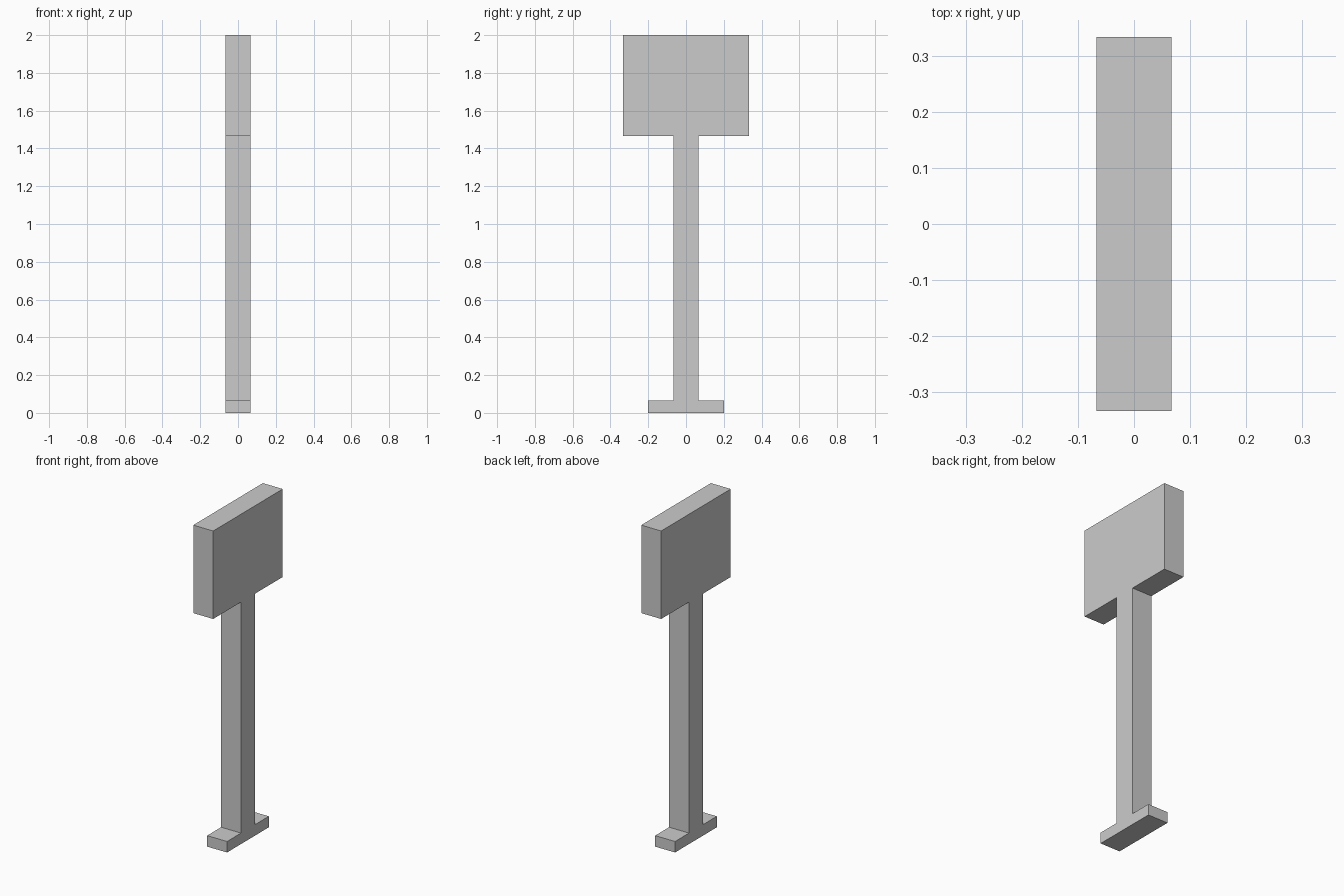
import bpy
import bmesh

if "Cube" in bpy.data.objects:
    bpy.data.objects.remove(bpy.data.objects["Cube"])

U = 1 / 15          # module: the whole post is 30 units tall
HALF_DEPTH = U

# Right half of the silhouette (y, z): foot, post, head panel
half = [(3, 0), (3, 1), (1, 1), (1, 22), (5, 22), (5, 30)]
outline = half + [(-y, z) for y, z in reversed(half)]

# Extrude the mirrored silhouette along x into one solid
bm = bmesh.new()
face = bm.faces.new([bm.verts.new((-HALF_DEPTH, y * U, z * U)) for y, z in outline])
result = bmesh.ops.extrude_face_region(bm, geom=[face], use_keep_orig=True)
moved = [g for g in result["geom"] if isinstance(g, bmesh.types.BMVert)]
bmesh.ops.translate(bm, verts=moved, vec=(2 * HALF_DEPTH, 0, 0))
bmesh.ops.recalc_face_normals(bm, faces=bm.faces)

mesh = bpy.data.meshes.new("signpost")
bm.to_mesh(mesh)
bm.free()
signpost = bpy.data.objects.new("signpost", mesh)
bpy.context.collection.objects.link(signpost)
